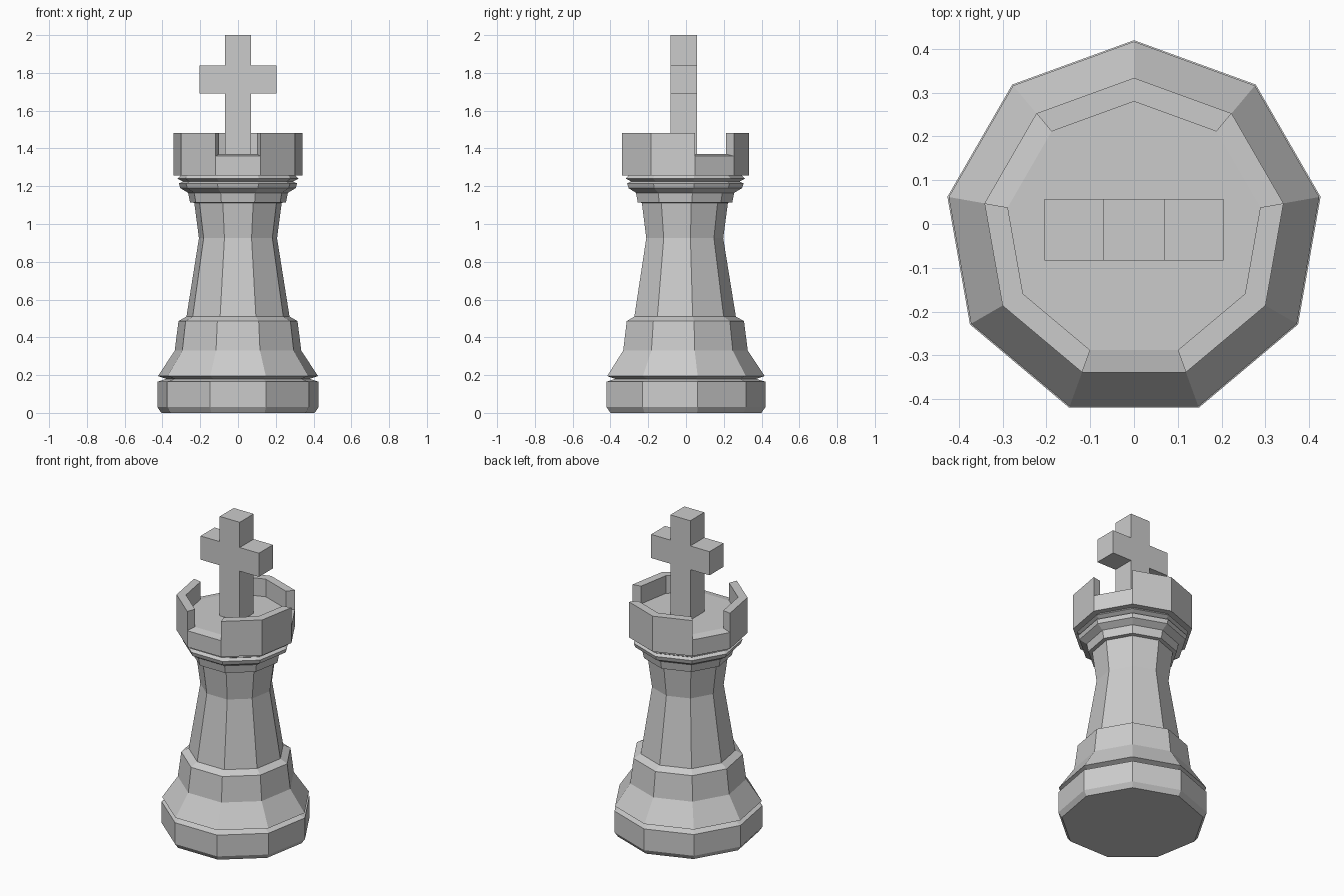
import bpy, bmesh
from math import sin, cos, radians

if "Cube" in bpy.data.objects:
    bpy.data.objects.remove(bpy.data.objects["Cube"])

SIDES = 9          # nine-sided low-poly turning
CY = -0.013        # axis offset so the bounds are centred


def finish(bm, name):
    bmesh.ops.recalc_face_normals(bm, faces=bm.faces)
    mesh = bpy.data.meshes.new(name)
    bm.to_mesh(mesh)
    bm.free()
    obj = bpy.data.objects.new(name, mesh)
    bpy.context.collection.objects.link(obj)
    return obj


def lathe(profile):
    """Nine-sided turned solid; returns bmesh and the faces of the last band."""
    bm = bmesh.new()
    rings = []
    for r, z in profile:
        rings.append([bm.verts.new((r * sin(radians(40 * k)),
                                    CY + r * cos(radians(40 * k)), z))
                      for k in range(SIDES)])
    band = []
    for a, b in zip(rings, rings[1:]):
        band = [bm.faces.new((a[k], a[(k + 1) % SIDES], b[(k + 1) % SIDES], b[k]))
                for k in range(SIDES)]
    bm.faces.new(rings[0])
    bm.faces.new(rings[-1])
    return bm, band


# Body: foot, groove, flare, shaft and collar
bm, _ = lathe([
    (0.412, 0.0), (0.433, 0.03), (0.433, 0.165), (0.385, 0.18), (0.43, 0.195),
    (0.34, 0.33), (0.32, 0.486), (0.277, 0.51), (0.21, 0.925), (0.235, 1.112),
    (0.258, 1.115), (0.268, 1.165), (0.31, 1.19), (0.318, 1.215),
    (0.295, 1.225), (0.325, 1.24), (0.305, 1.26)])
finish(bm, "turned_body")

# Battlement: rim slopes slightly outward, three two-facet merlons rise from it
bm, rim = lathe([(0.347, 1.257), (0.347, 1.36), (0.293, 1.37)])
walls = [f for k, f in enumerate(rim) if k % 3 != 1]
new = bmesh.ops.extrude_face_region(bm, geom=walls)["geom"]
for v in new:
    if isinstance(v, bmesh.types.BMVert):
        v.co.z = 1.482
# drop the covered rim faces if they survived the extrusion
left = [f for f in walls if f.is_valid]
if left:
    bmesh.ops.delete(bm, geom=left, context='FACES_ONLY')
finish(bm, "battlement")

# Cross finial: upright box with two arms extruded from its middle band
bm = bmesh.new()
H = 0.07
levels = [1.369, 1.69, 1.84, 2.0]
corners = [(-H, -H), (H, -H), (H, H), (-H, H)]
rings = [[bm.verts.new((x, CY + y, z)) for x, y in corners] for z in levels]
for a, b in zip(rings, rings[1:]):
    for k in range(4):
        bm.faces.new((a[k], a[(k + 1) % 4], b[(k + 1) % 4], b[k]))
bm.faces.new(rings[0])
bm.faces.new(rings[-1])
bm.normal_update()
arms = [f for f in bm.faces
        if abs(f.normal.x) > 0.9 and 1.7 < f.calc_center_median().z < 1.83]
for f in bmesh.ops.extrude_discrete_faces(bm, faces=arms)["faces"]:
    for v in f.verts:
        v.co.x = 0.205 if v.co.x > 0 else -0.205
finish(bm, "cross_finial")
